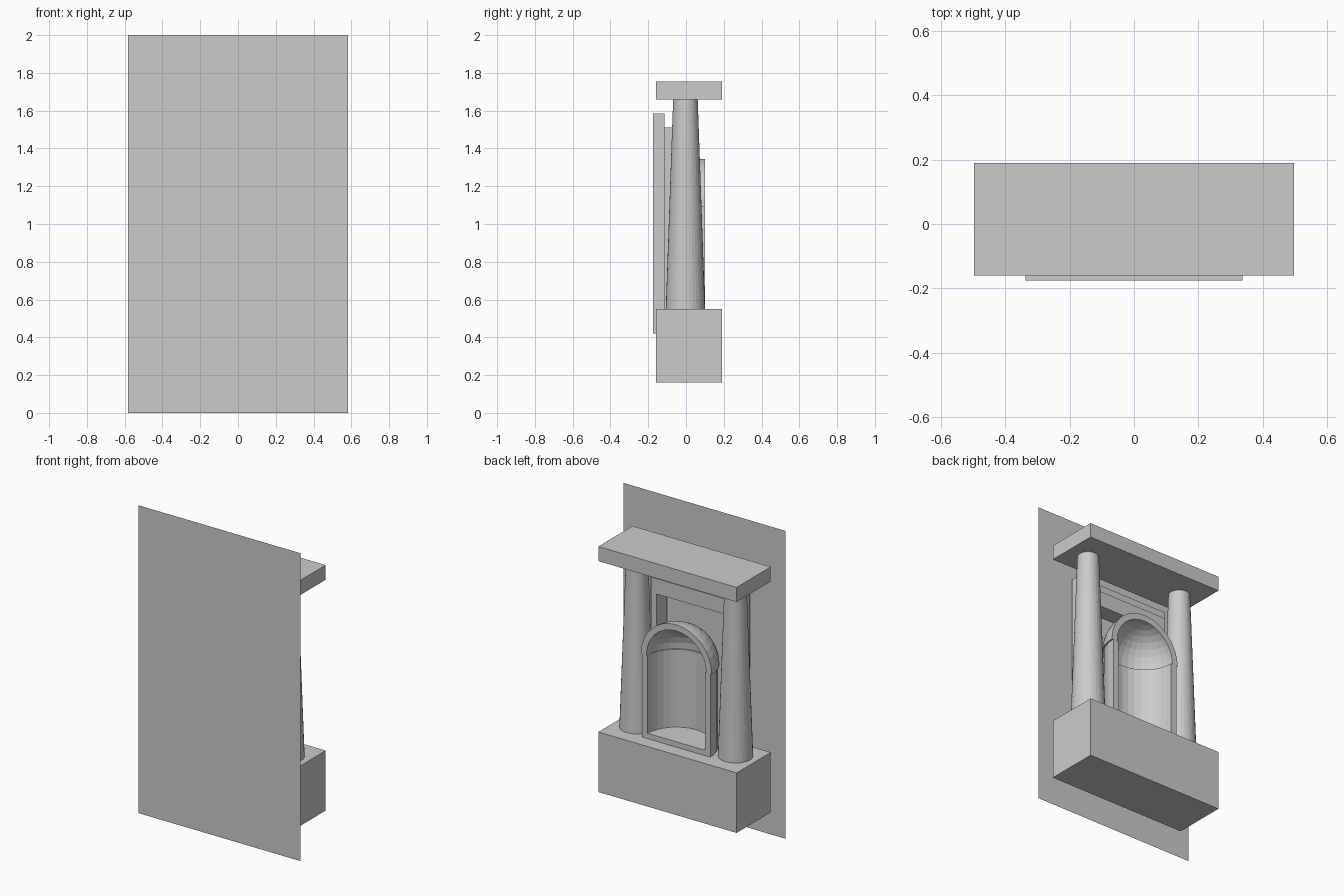
import bpy, bmesh
from math import pi, sin, cos
from mathutils import Vector

if "Cube" in bpy.data.objects:
    bpy.data.objects.remove(bpy.data.objects["Cube"])


def finish(name, bm):
    bmesh.ops.remove_doubles(bm, verts=bm.verts, dist=1e-5)
    bmesh.ops.recalc_face_normals(bm, faces=bm.faces)
    mesh = bpy.data.meshes.new(name)
    bm.to_mesh(mesh)
    bm.free()
    obj = bpy.data.objects.new(name, mesh)
    bpy.context.collection.objects.link(obj)
    return obj


def box(name, lo, hi):
    bm = bmesh.new()
    bmesh.ops.create_cube(bm, size=1)
    lo, hi = Vector(lo), Vector(hi)
    for v in bm.verts:
        v.co = (lo + hi) / 2 + v.co * (hi - lo)
    return finish(name, bm)


def prism(name, outline, y0, y1):
    """Extrude an x-z outline along y."""
    bm = bmesh.new()
    face = bm.faces.new([bm.verts.new((x, y0, z)) for x, z in outline])
    geom = bmesh.ops.extrude_face_region(bm, geom=[face], use_keep_orig=True)["geom"]
    verts = [g for g in geom if isinstance(g, bmesh.types.BMVert)]
    bmesh.ops.translate(bm, verts=verts, vec=(0, y1 - y0, 0))
    return finish(name, bm)


def half_revolve(name, profile, y, steps=16):
    """Sweep a closed r-z profile half a turn towards the front, capping both ends."""
    bm = bmesh.new()
    rings = []
    for i in range(steps + 1):
        a = pi * i / steps
        rings.append([bm.verts.new((r * cos(a), y - r * sin(a), z)) for r, z in profile])
    n = len(profile)
    for a, b in zip(rings, rings[1:]):
        for j in range(n):
            k = (j + 1) % n
            if profile[j][0] > 0 or profile[k][0] > 0:
                bm.faces.new((a[j], a[k], b[k], b[j]))
    bm.faces.new(rings[0])
    bm.faces.new(rings[-1])
    return finish(name, bm)


def door_frame(name, half_w, top, y0, y1, in_w=0.26, in_top=1.41, foot=0.42):
    prism(name, [(-half_w, foot), (-half_w, top), (half_w, top), (half_w, foot),
                 (in_w, foot), (in_w, in_top), (-in_w, in_top), (-in_w, foot)], y0, y1)


# thin wall sheet closing the front
bm = bmesh.new()
bm.faces.new([bm.verts.new((x, -0.19, z))
              for x, z in ((-0.583, 0), (0.583, 0), (0.583, 2), (-0.583, 2))])
finish("wall_panel", bm)

# pedestal and lintel slab
box("base", (-0.497, -0.16, 0.16), (0.497, 0.19, 0.55))
box("top_slab", (-0.497, -0.16, 1.66), (0.497, 0.19, 1.755))

# stepped surround behind the niche
door_frame("outer_frame", 0.337, 1.585, -0.175, -0.115)
door_frame("inner_frame", 0.30, 1.51, -0.115, -0.07)

# tapered columns
for side, label in ((-1, "left"), (1, "right")):
    bm = bmesh.new()
    bmesh.ops.create_cone(bm, cap_ends=True, segments=32, radius1=0.104,
                          radius2=0.065, depth=1.11)
    bmesh.ops.translate(bm, verts=bm.verts, vec=(side * 0.354, -0.003, 1.105))
    finish(label + "_column", bm)

# niche: half-round wall with floor, then a half-dome hood
half_revolve("niche_wall", [(0, 0.55), (0.245, 0.55), (0.245, 1.09),
                            (0.205, 1.09), (0.205, 0.585), (0, 0.585)], 0.1)
angles = [pi / 2 * i / 8 for i in range(9)]
arc = lambda r: [(r * cos(a) if a < pi / 2 else 0, 1.09 + r * sin(a)) for a in angles]
half_revolve("niche_dome", arc(0.255) + arc(0.215)[::-1], 0.1)
